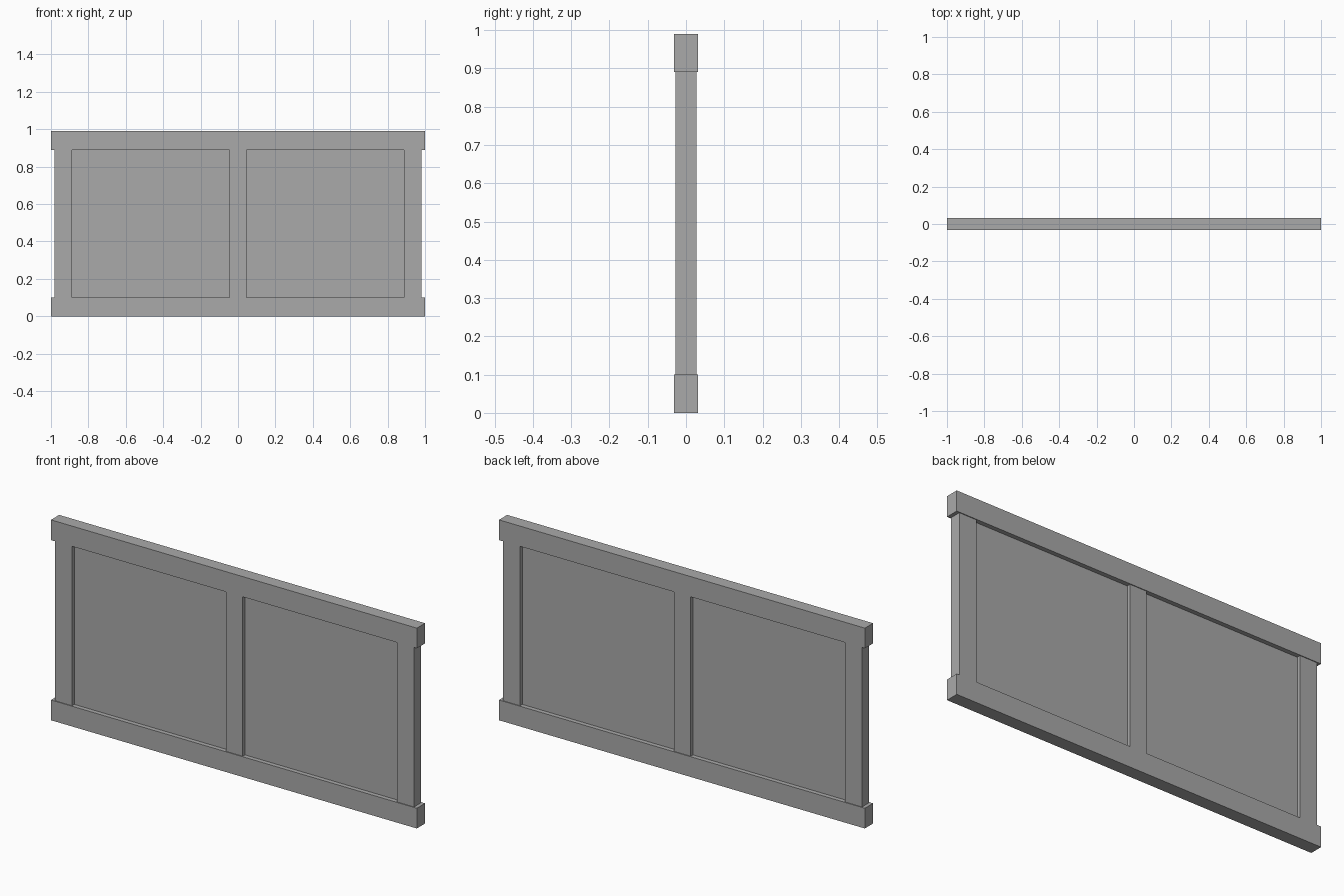
import bpy

cube = bpy.data.objects.get("Cube")
if cube:
    bpy.data.objects.remove(cube, do_unlink=True)

# One plain grey for the whole panel
GREY = (0.4, 0.4, 0.4, 1.0)
grey = bpy.data.materials.new("plain grey")
grey.use_nodes = True
grey.diffuse_color = GREY
grey.node_tree.nodes["Principled BSDF"].inputs["Base Color"].default_value = GREY

HEIGHT = 0.99
RAIL = 0.1
OPENING = HEIGHT - 2 * RAIL


def box(name, x, z, size):
    """Box centred on y = 0, at the given x and z centre."""
    bpy.ops.mesh.primitive_cube_add(size=1, location=(x, 0, z))
    ob = bpy.context.object
    ob.name = name
    ob.scale = size
    bpy.ops.object.transform_apply(location=False, rotation=False, scale=True)
    ob.data.materials.append(grey)
    return ob


# Horizontal rails, slightly thicker and longer than the posts' frame
box("bottom_rail", 0, RAIL / 2, (2, 0.064, RAIL))
box("top_rail", 0, HEIGHT - RAIL / 2, (2, 0.064, RAIL))

# Upright posts between the rails
box("middle_post", 0, HEIGHT / 2, (0.09, 0.056, OPENING))
for side, sign in (("left", 1), ("right", -1)):
    box(side + "_post", sign * 0.935, HEIGHT / 2, (0.094, 0.056, OPENING))
    # Recessed infill between the posts
    box(side + "_panel", sign * 0.4665, HEIGHT / 2, (0.843, 0.02, OPENING))
